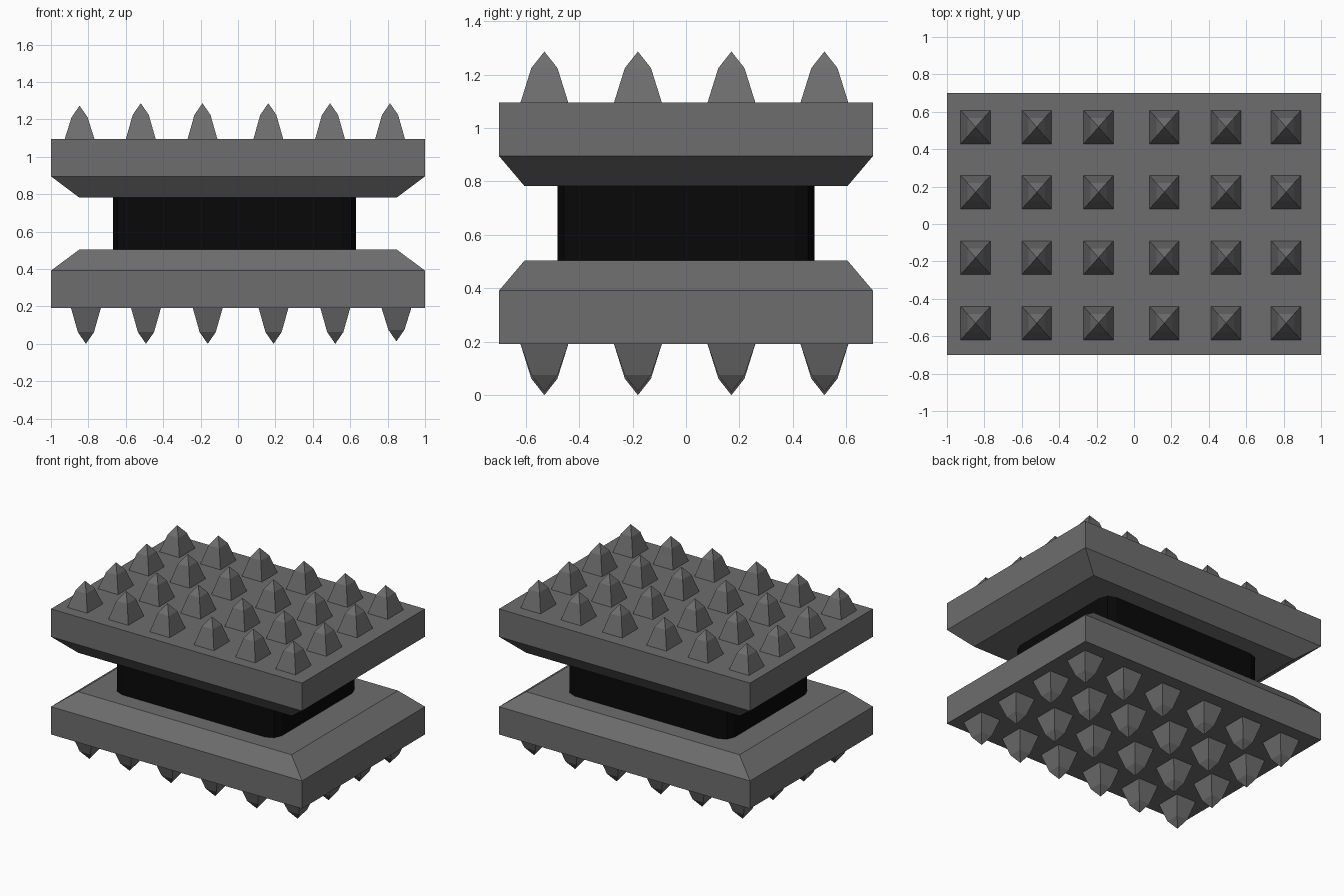
import bpy, bmesh
from mathutils import Matrix

if "Cube" in bpy.data.objects:
    bpy.data.objects.remove(bpy.data.objects["Cube"])

MID = 0.643  # height of the symmetry plane


def material(name, c):
    m = bpy.data.materials.new(name)
    m.diffuse_color = (c, c, c, 1)
    m.use_nodes = True
    m.node_tree.nodes["Principled BSDF"].inputs["Base Color"].default_value = m.diffuse_color
    return m


GREY = material("dark grey plastic", 0.155)
BLACK = material("black rubber", 0.0025)


def finish(bm, name, mat, flip=False):
    if flip:  # half turn about the y axis through the middle
        bm.transform(Matrix.Translation((0, 0, 2 * MID)) @ Matrix.Diagonal((-1, 1, -1, 1)))
    bmesh.ops.recalc_face_normals(bm, faces=bm.faces)
    me = bpy.data.meshes.new(name)
    bm.to_mesh(me)
    bm.free()
    me.materials.append(mat)
    ob = bpy.data.objects.new(name, me)
    bpy.context.collection.objects.link(ob)


def loft(bm, rings, close_bottom=True, tip=None):
    """Stack of outlines joined by quads, ending in a cap or a point."""
    loops = [[bm.verts.new(p) for p in r] for r in rings]
    for a, b in zip(loops, loops[1:]):
        for i in range(len(a)):
            j = (i + 1) % len(a)
            bm.faces.new((a[i], a[j], b[j], b[i]))
    if close_bottom:
        bm.faces.new(loops[0][::-1])
    top = loops[-1]
    if tip:
        t = bm.verts.new(tip)
        for i in range(len(top)):
            bm.faces.new((top[i], top[(i + 1) % len(top)], t))
    else:
        bm.faces.new(top)


def rect(hx, hy, z, cx=0, cy=0):
    return [(cx + sx * hx, cy + sy * hy, z) for sx, sy in ((-1, -1), (1, -1), (1, 1), (-1, 1))]


SPIKE_X = (-0.847, -0.52, -0.19, 0.162, 0.492, 0.813)
SPIKE_Y = (-0.53, -0.18, 0.17, 0.518)

for side, flip in (("upper", False), ("lower", True)):
    # plate with tapered inner side
    bm = bmesh.new()
    loft(bm, [rect(0.85, 0.605, 0.783), rect(1, 0.7, 0.895), rect(1, 0.7, 1.095)])
    finish(bm, side + "_plate", GREY, flip)
    # grid of blunt pyramid spikes, the outermost column slightly shorter
    bm = bmesh.new()
    for i, x in enumerate(SPIKE_X):
        drop = 0.013 if i == 0 else 0
        for y in SPIKE_Y:
            loft(bm, [rect(0.081, 0.091, 1.09, x, y),
                      rect(0.043, 0.049, 1.224 - drop, x, y)],
                 tip=(x, y, 2 * MID - drop))
    finish(bm, side + "_spikes", GREY, flip)

# core block with bevelled vertical corners
bm = bmesh.new()
loft(bm, [rect(0.649, 0.48, 0.48, -0.019), rect(0.649, 0.48, 0.806, -0.019)])
corners = [e for e in bm.edges if abs(e.verts[0].co.z - e.verts[1].co.z) > 0.1]
bmesh.ops.bevel(bm, geom=corners, offset=0.08, segments=2, profile=0.5, affect='EDGES')
finish(bm, "core", BLACK)
